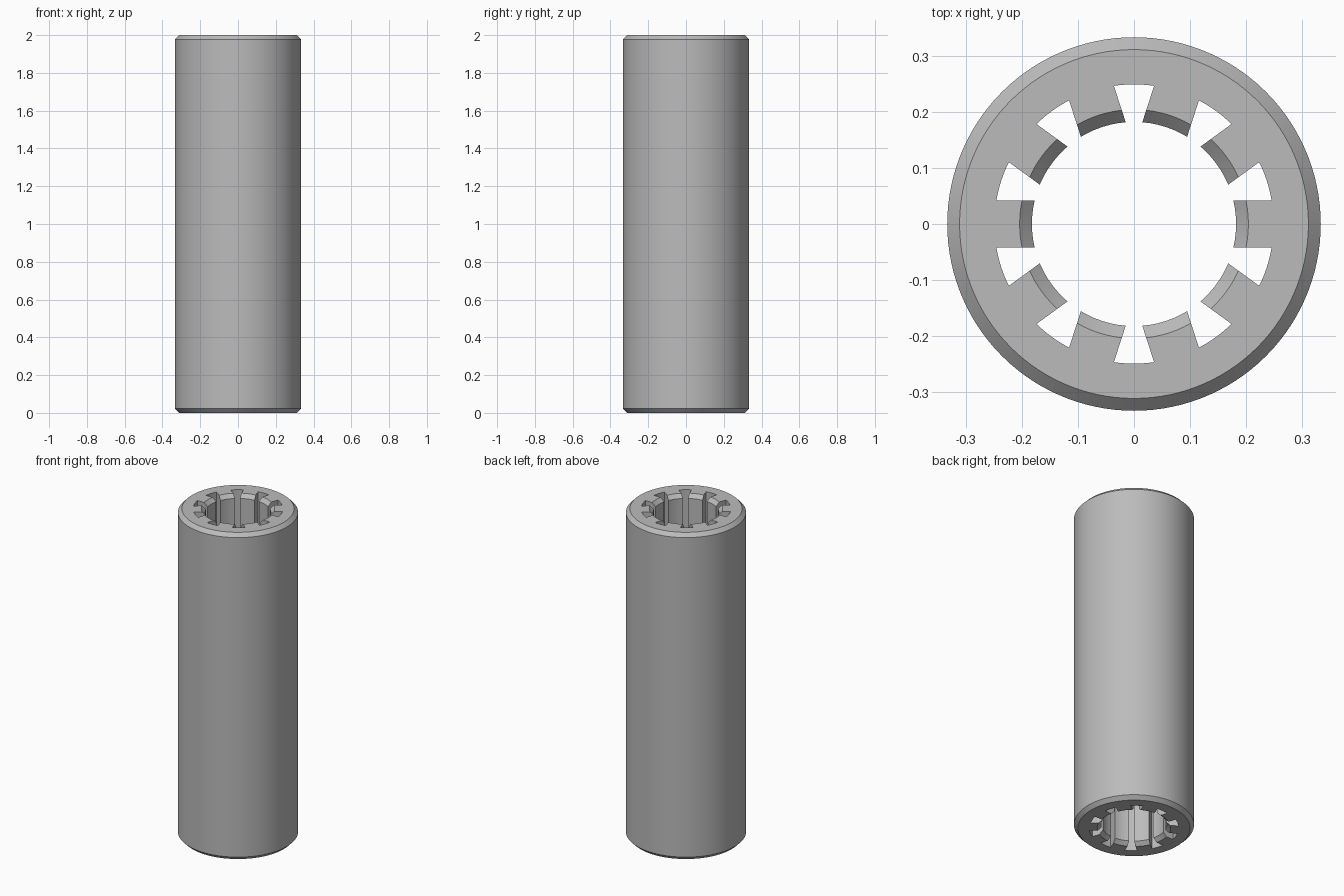
import bpy, bmesh
from math import sin, cos, asin, pi, tau

cube = bpy.data.objects.get("Cube")
if cube:
    bpy.data.objects.remove(cube)

HEIGHT, CHAMFER = 2.0, 0.022
OUTER, BORE, ROOT = 0.333, 0.182, 0.249
TEETH, TOOTH_HALF = 10, 0.042

steel = bpy.data.materials.new("steel_grey")
steel.use_nodes = True
colour = (0.5, 0.5, 0.5, 1)
steel.diffuse_color = colour
steel.node_tree.nodes["Principled BSDF"].inputs["Base Color"].default_value = colour


def circle(radius, count=120):
    return [(radius * cos(tau * i / count), radius * sin(tau * i / count)) for i in range(count)]


def spline(tip_radius, steps=6):
    """Bore outline: parallel-sided teeth with arc tips, and arc slot floors between."""
    pitch = tau / TEETH
    tip, root = asin(TOOTH_HALF / tip_radius), asin(TOOTH_HALF / ROOT)
    points = []
    for t in range(TEETH):
        for radius, start, end in ((tip_radius, -tip, tip), (ROOT, root, pitch - root)):
            for s in range(steps + 1):
                a = t * pitch + start + (end - start) * s / steps
                points.append((radius * cos(a), radius * sin(a)))
    return points


bm = bmesh.new()


def wall(outlines):
    """Stack outlines from bottom to top, skin them, and return the two end rings."""
    levels = (0, CHAMFER, HEIGHT - CHAMFER, HEIGHT)
    rings = [[bm.verts.new((x, y, z)) for x, y in pts] for pts, z in zip(outlines, levels)]
    for low, high in zip(rings, rings[1:]):
        for i in range(len(low)):
            j = (i + 1) % len(low)
            bm.faces.new((low[i], low[j], high[j], high[i]))
    return rings[0], rings[-1]


# Outer wall and splined bore, both chamfered at each end
outside = wall([circle(OUTER - CHAMFER), circle(OUTER), circle(OUTER), circle(OUTER - CHAMFER)])
inside = wall([spline(BORE + CHAMFER), spline(BORE), spline(BORE), spline(BORE + CHAMFER)])

# Flat end faces between the two walls
for outer_ring, inner_ring in zip(outside, inside):
    edges = []
    for ring in (outer_ring, inner_ring):
        edges += [bm.edges.get((v, ring[i - 1])) for i, v in enumerate(ring)]
    bmesh.ops.triangle_fill(bm, edges=edges, use_beauty=True)

bmesh.ops.recalc_face_normals(bm, faces=bm.faces)
mesh = bpy.data.meshes.new("splined_sleeve")
bm.to_mesh(mesh)
bm.free()
mesh.materials.append(steel)
sleeve = bpy.data.objects.new("splined_sleeve", mesh)
bpy.context.collection.objects.link(sleeve)

# Smooth round walls, crisp chamfers and teeth
bpy.ops.object.select_all(action="DESELECT")
sleeve.select_set(True)
bpy.context.view_layer.objects.active = sleeve
bpy.ops.object.shade_smooth_by_angle(angle=pi / 6)
